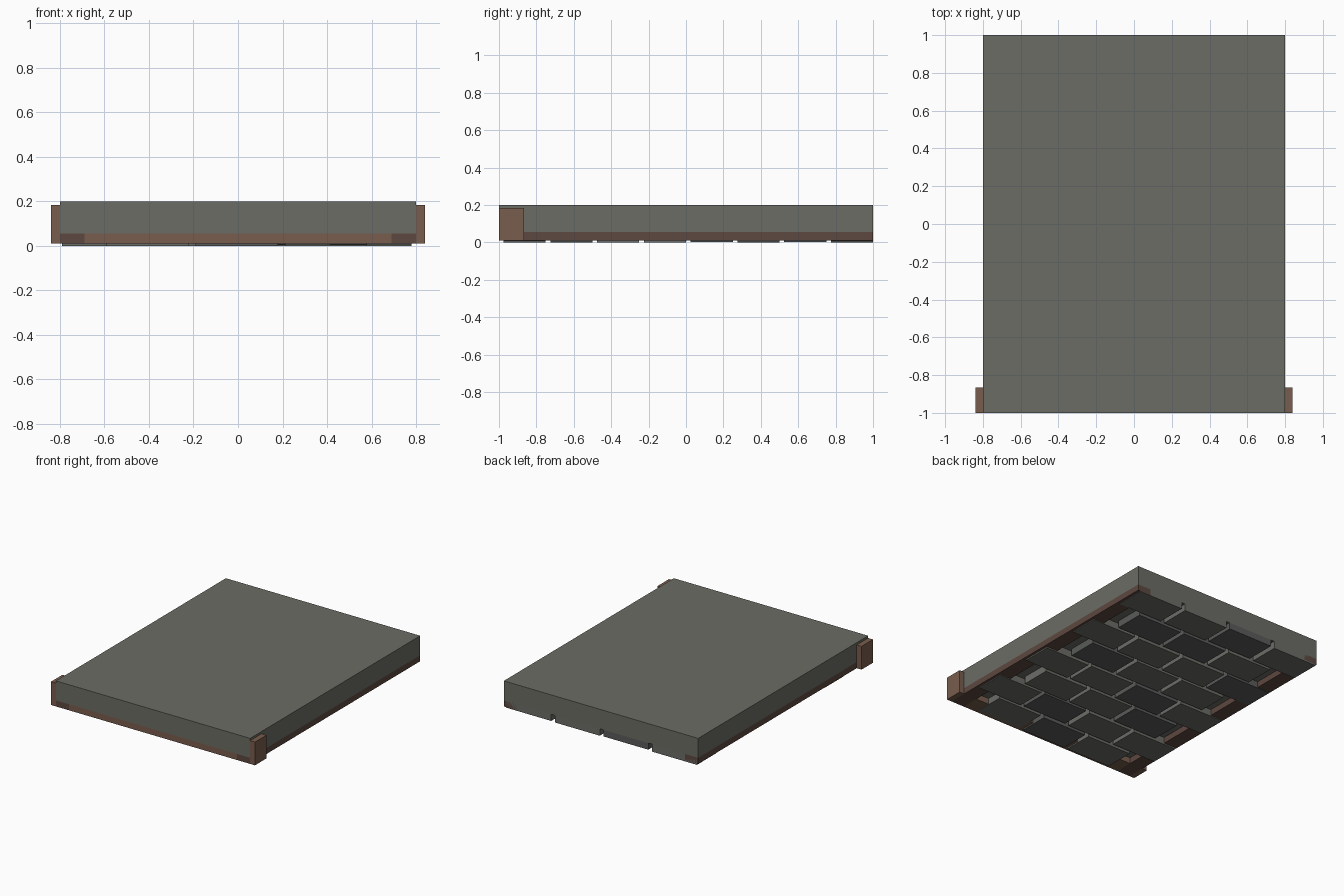
import bpy
import random

if "Cube" in bpy.data.objects:
    bpy.data.objects.remove(bpy.data.objects["Cube"])

random.seed(4)


def material(name, rgb):
    m = bpy.data.materials.new(name)
    m.diffuse_color = (*rgb, 1)
    m.use_nodes = True
    m.node_tree.nodes["Principled BSDF"].inputs["Base Color"].default_value = m.diffuse_color
    return m


slab_grey = material("slab_grey", (0.15, 0.15, 0.13))
stone_tones = [material("stone_mid", (0.15, 0.15, 0.135)),
               material("stone_dark", (0.10, 0.105, 0.10))]
brown = material("brown", (0.19, 0.11, 0.075))
dark_brown = material("dark_brown", (0.11, 0.065, 0.05))


def box(name, x, y, z, mat):
    """Box from (min, max) ranges on each axis."""
    bpy.ops.mesh.primitive_cube_add(size=1, location=[sum(r) / 2 for r in (x, y, z)])
    ob = bpy.context.object
    ob.name = name
    ob.scale = [r[1] - r[0] for r in (x, y, z)]
    bpy.ops.object.transform_apply(location=False, rotation=False, scale=True)
    ob.data.materials.append(mat)
    return ob


# Main slab
UNDER = 0.055
box("slab", (-0.8, 0.8), (-1, 1), (UNDER, 0.2), slab_grey)

# Rails beneath the long sides, and end blocks at the front corners
for side, s in (("left", -1), ("right", 1)):
    box(f"{side}_rail", sorted((s * 0.69, s * 0.8)), (-1, 1), (0.01, UNDER), dark_brown)
    box(f"{side}_front_block", sorted((s * 0.8, s * 0.84)), (-1, -0.865),
        (0.01, 0.183), brown)

# Rail beneath the front edge
box("front_rail", (-0.69, 0.69), (-1, -0.865), (0.01, UNDER), brown)

# Staggered paving stones on the underside: rows of three and four
for row in range(8):
    y0 = -0.975 + 0.25 * row
    full = row % 2 == 1
    start, count = (-0.79, 4) if full else (-0.59, 3)
    for i in range(count):
        x0 = start + 0.4 * i
        z0 = random.choice((0, 0, 0.003, 0.006))
        box(f"stone_{row}_{i}", (x0, x0 + 0.37), (y0, y0 + 0.225),
            (z0, UNDER), random.choice((stone_tones[0], stone_tones[0], stone_tones[1])))
